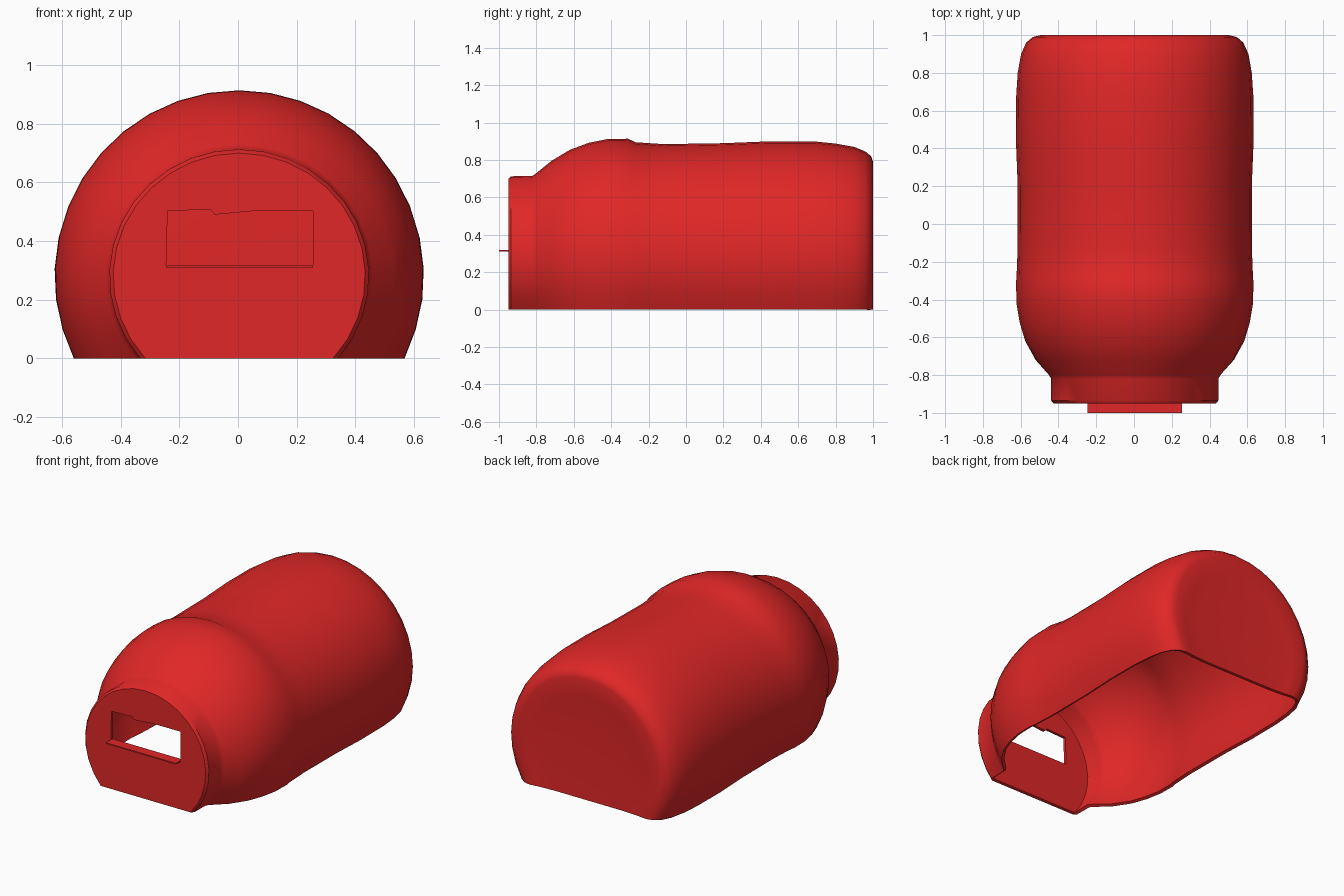
import bpy, bmesh, math

cube = bpy.data.objects.get("Cube")
if cube:
    bpy.data.objects.remove(cube, do_unlink=True)

red = bpy.data.materials.new("red plastic")
red.use_nodes = True
COLOUR = (0.75, 0.02, 0.02, 1)
red.diffuse_color = COLOUR
red.node_tree.nodes["Principled BSDF"].inputs["Base Color"].default_value = COLOUR

SEGMENTS = 24
AXIS_Z = 0.28


def make_object(name, bm):
    mesh = bpy.data.meshes.new(name)
    bm.to_mesh(mesh)
    bm.free()
    mesh.materials.append(red)
    obj = bpy.data.objects.new(name, mesh)
    bpy.context.collection.objects.link(obj)
    return obj


def arc(y, half_width, top, scale=1.0):
    """Round cross-section cut off flat at the ground."""
    rz = top - AXIS_Z
    low = math.asin(AXIS_Z / rz)
    points = []
    for i in range(SEGMENTS + 1):
        a = -low + (math.pi + 2 * low) * i / SEGMENTS
        points.append((half_width * math.cos(a) * scale + 0.004, y,
                       max(0, (AXIS_Z + rz * math.sin(a)) * scale)))
    return points


def apply_modifier(obj, mod):
    bpy.context.view_layer.objects.active = obj
    bpy.ops.object.modifier_apply(modifier=mod.name)


# Half jar shell: y, half width, top height
profile = [
    (-0.95, 0.43, 0.70), (-0.935, 0.443, 0.713), (-0.82, 0.443, 0.716),
    (-0.80, 0.455, 0.73), (-0.72, 0.525, 0.795), (-0.62, 0.58, 0.855),
    (-0.52, 0.61, 0.892), (-0.42, 0.627, 0.912), (-0.31, 0.629, 0.914),
    (-0.27, 0.626, 0.895), (-0.12, 0.62, 0.885), (0.2, 0.62, 0.89),
    (0.45, 0.63, 0.90), (0.68, 0.628, 0.90), (0.8, 0.62, 0.888),
    (0.9, 0.602, 0.87), (0.96, 0.575, 0.845), (0.99, 0.54, 0.82),
    (1.0, 0.50, 0.79),
]
rings = [arc(*p) for p in profile]
# Shallow dish in the base of the jar
rings += [arc(0.992, 0.50, 0.79, 0.85), arc(0.985, 0.50, 0.79, 0.6)]

bm = bmesh.new()
rows = [[bm.verts.new(p) for p in ring] for ring in rings]
for r0, r1 in zip(rows, rows[1:]):
    for i in range(SEGMENTS):
        bm.faces.new((r0[i], r0[i + 1], r1[i + 1], r1[i]))
front = bm.faces.new(rows[0])
bm.faces.new(rows[-1])
bmesh.ops.recalc_face_normals(bm, faces=bm.faces)
front.normal_update()
if front.normal.y > 0:
    bmesh.ops.reverse_faces(bm, faces=bm.faces)
shell = make_object("jar_shell", bm)

wall = shell.modifiers.new("wall", 'SOLIDIFY')
wall.thickness = 0.02
wall.offset = -1
apply_modifier(shell, wall)

# Slot through the front, with a small nick along its top edge
outline = [(-0.245, 0.315), (0.255, 0.315), (0.255, 0.503), (0.05, 0.502),
           (-0.08, 0.49), (-0.095, 0.508), (-0.24, 0.502)]
bm = bmesh.new()
face = bm.faces.new([bm.verts.new((x, -1.1, z)) for x, z in outline])
side = bmesh.ops.extrude_face_region(bm, geom=[face])["geom"]
bmesh.ops.translate(bm, vec=(0, 0.25, 0),
                    verts=[v for v in side if isinstance(v, bmesh.types.BMVert)])
bmesh.ops.recalc_face_normals(bm, faces=bm.faces)
cutter = make_object("slot_cutter", bm)
cutter.hide_render = True
cut = shell.modifiers.new("slot", 'BOOLEAN')
cut.operation = 'DIFFERENCE'
cut.solver = 'EXACT'
cut.object = cutter
apply_modifier(shell, cut)
bpy.data.objects.remove(cutter, do_unlink=True)

# Thin ledge along the lower edge of the slot
bm = bmesh.new()
bmesh.ops.create_cube(bm, size=1)
for v in bm.verts:
    v.co = (0.005 + v.co.x * 0.5, -0.967 + v.co.y * 0.066, 0.314 + v.co.z * 0.008)
make_object("slot_ledge", bm)

# Smooth shading on the shell, sharp at the wall edges
bpy.ops.object.select_all(action='DESELECT')
shell.select_set(True)
bpy.context.view_layer.objects.active = shell
bpy.ops.object.shade_smooth_by_angle(angle=math.radians(40))
